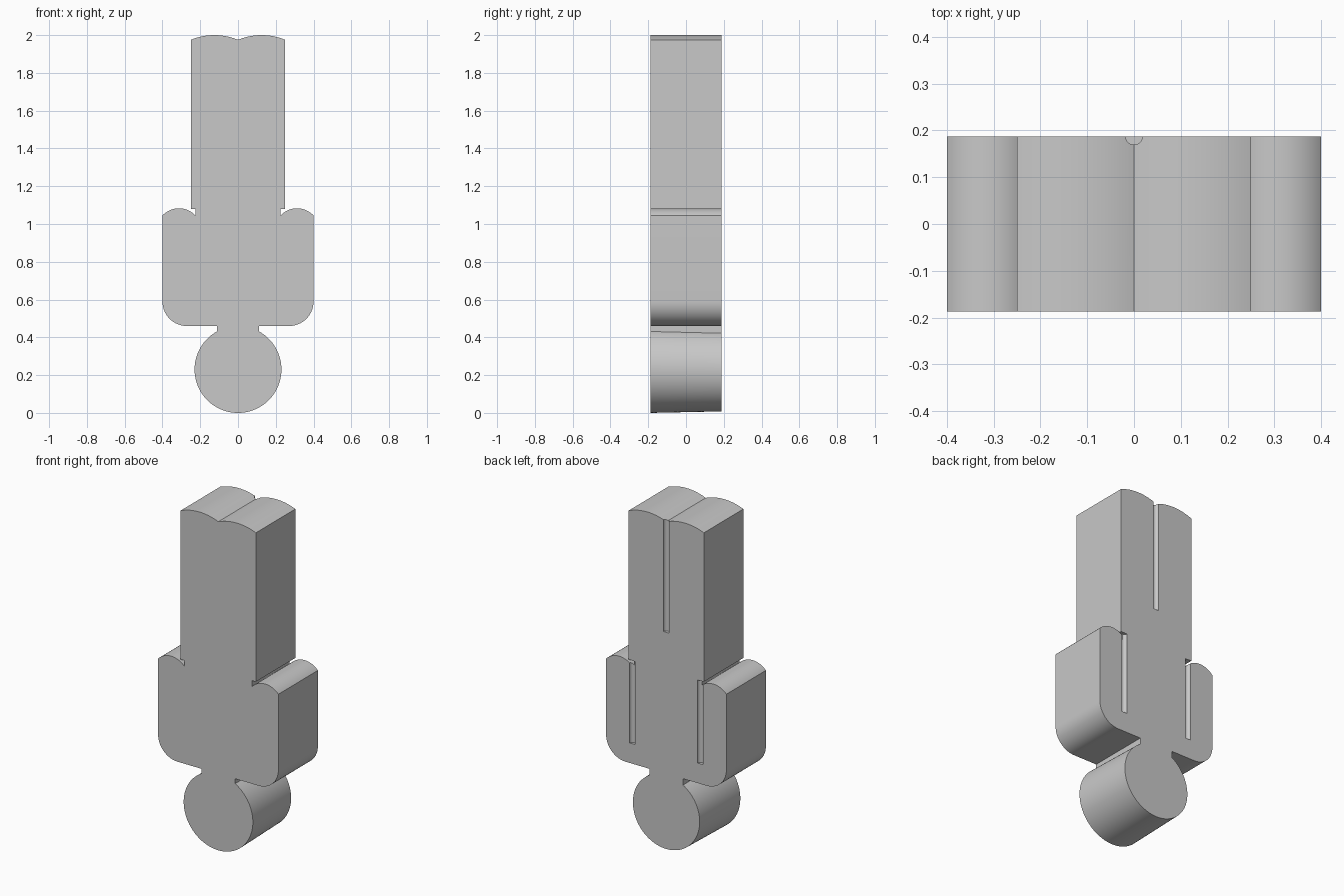
import bpy
import bmesh
from math import acos, atan2, cos, pi, sin, hypot

cube = bpy.data.objects.get("Cube")
if cube:
    bpy.data.objects.remove(cube, do_unlink=True)

HALF_DEPTH = 0.1875
HEAD_Z = 0.23
NECK = 0.112

grey = bpy.data.materials.new("plain grey")
grey.use_nodes = True
grey.diffuse_color = (0.58, 0.58, 0.58, 1)
grey.node_tree.nodes["Principled BSDF"].inputs["Base Color"].default_value = grey.diffuse_color


def arc(cx, cz, r, start, end, steps):
    """Points on a circular arc, both ends included."""
    angles = [start + (end - start) * i / steps for i in range(steps + 1)]
    return [(cx + r * cos(a), cz + r * sin(a)) for a in angles]


def dome(x0, x1, z, rise, steps=20):
    """Shallow arc bulging upward between two points at equal height."""
    half = (x1 - x0) / 2
    r = (half * half + rise * rise) / (2 * rise)
    centre = z + rise - r
    a = atan2(z - centre, half)
    return arc((x0 + x1) / 2, centre, r, pi - a, a, steps)


def outline(head_radius):
    """Closed silhouette of the upside-down figure."""
    side = dome(0, 0.25, 1.975, 0.025)                      # foot
    side += [(0.25, 1.08), (0.225, 1.08)]                   # leg and notch
    side += dome(0.225, 0.4, 1.045, 0.038)                  # hand
    side += arc(0.27, 0.59, 0.13, 0, -pi / 2, 16)           # shoulder
    side += [(NECK, 0.46)]
    side += arc(0, HEAD_Z, head_radius, acos(NECK / head_radius), -pi / 2, 48)
    return side + [(-x, z) for x, z in side[-2:0:-1]]


# Figure: front and back outlines joined, the head tapering a little to the back
bm = bmesh.new()
front = [bm.verts.new((x, -HALF_DEPTH, z)) for x, z in outline(0.23)]
back = [bm.verts.new((x, HALF_DEPTH, z)) for x, z in outline(0.222)]
bm.faces.new(front)
bm.faces.new(back[::-1])
for i in range(len(front)):
    j = (i + 1) % len(front)
    bm.faces.new((front[i], front[j], back[j], back[i]))
bmesh.ops.recalc_face_normals(bm, faces=bm.faces)
mesh = bpy.data.meshes.new("figure")
bm.to_mesh(mesh)
bm.free()
mesh.materials.append(grey)
figure = bpy.data.objects.new("figure", mesh)
bpy.context.collection.objects.link(figure)


def cut_groove(x, bottom, top):
    """Half-round vertical groove in the back face."""
    bpy.ops.mesh.primitive_cylinder_add(
        vertices=32, radius=0.018, depth=top - bottom,
        location=(x, HALF_DEPTH, (top + bottom) / 2))
    cutter = bpy.context.object
    cutter.name = "groove_cutter"
    cutter.hide_render = True
    cutter.data.materials.append(grey)
    bpy.context.view_layer.objects.active = figure
    cut = figure.modifiers.new("groove", "BOOLEAN")
    cut.operation = "DIFFERENCE"
    cut.solver = "EXACT"
    cut.object = cutter
    bpy.ops.object.modifier_apply(modifier=cut.name)
    bpy.data.objects.remove(cutter, do_unlink=True)


# Grooves between the legs and beside each arm
cut_groove(0, 1.31, 2.1)
for sign in (-1, 1):
    cut_groove(sign * 0.226, 0.58, 1.079)

bpy.ops.object.select_all(action="DESELECT")
figure.select_set(True)
bpy.context.view_layer.objects.active = figure
bpy.ops.object.shade_smooth_by_angle(angle=pi / 7)
